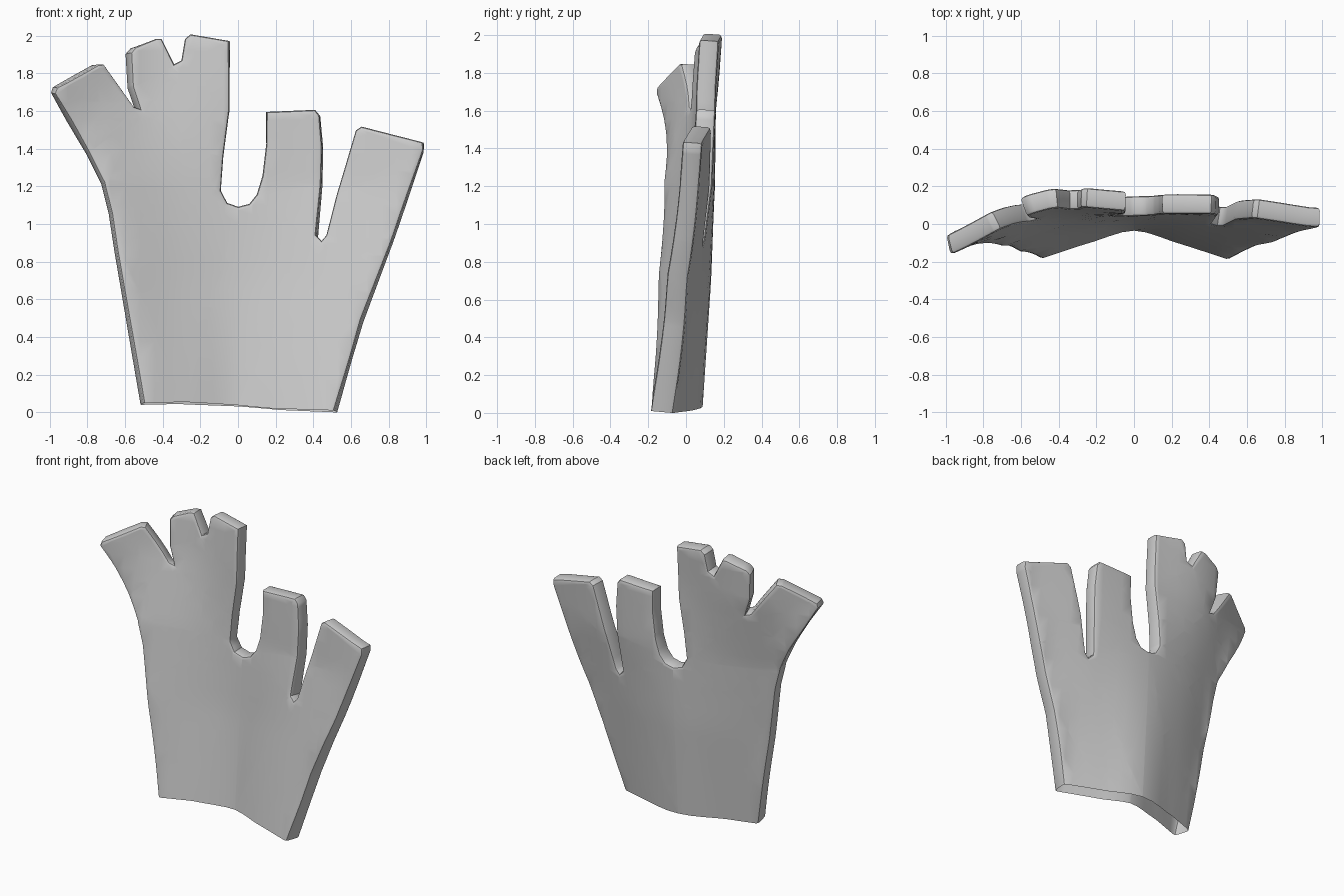
import bpy, bmesh
from mathutils import Vector

if "Cube" in bpy.data.objects:
    bpy.data.objects.remove(bpy.data.objects["Cube"])

# Front outline (x, z), anticlockwise from the lower left corner
OUTLINE = [(-.51, .04), (-.3, .045), (0, .03), (.2, .012), (.52, 0),
           (.66, .48), (.82, .9), (.985, 1.38), (.985, 1.425),
           (.66, 1.51), (.63, 1.49), (.53, 1.15), (.475, .93), (.45, .90), (.42, .93),
           (.445, 1.2), (.45, 1.4), (.435, 1.57), (.41, 1.6), (.15, 1.59),
           (.15, 1.42), (.13, 1.25), (.1, 1.15), (.06, 1.1), (0, 1.085), (-.06, 1.105),
           (-.095, 1.17), (-.08, 1.35), (-.045, 1.6), (-.045, 1.965),
           (-.25, 2.0), (-.28, 1.975), (-.30, 1.86), (-.34, 1.84), (-.41, 1.975),
           (-.44, 1.975), (-.56, 1.93), (-.585, 1.9), (-.575, 1.72), (-.535, 1.6),
           (-.565, 1.61), (-.73, 1.84), (-.76, 1.84), (-.975, 1.72), (-.985, 1.69),
           (-.8, 1.37), (-.72, 1.21), (-.68, 1.05), (-.65, .85)]

# Bend of the slab: z, left x, right x, then depth at five stations across
ROWS = [(0.0, -.51, .52, (-.13, -.047, .024, -.047, -.13)),
        (0.7, -.61, .74, (-.092, .02, .077, .025, -.048)),
        (1.2, -.71, .92, (-.068, .05, .10, .085, .017)),
        (1.7, -.98, 1.0, (-.11, .10, .105, .105, .055)),
        (2.05, -1.0, 1.0, (-.11, .13, .125, .11, .06))]


def across(row, x):
    u = x / abs(row[1]) if x < 0 else x / row[2]
    t = max(0, min(4, (u + 1) * 2))
    i = min(3, int(t))
    t -= i
    p = row[3]
    b, c = p[i], p[i + 1]
    a = p[i - 1] if i else 2 * b - c
    d = p[i + 2] if i < 3 else 2 * c - b
    return b + .5 * t * (c - a + t * (2*a - 5*b + 4*c - d + t * (3*(b - c) + d - a)))


def depth(x, z):
    z = max(0, min(2.04, z))
    for r, s in zip(ROWS, ROWS[1:]):
        if z <= s[0]:
            t = (z - r[0]) / (s[0] - r[0])
            return across(r, x) * (1 - t) + across(s, x) * t


# Flat slab, open at the wrist, with bevelled rims
bm = bmesh.new()
front = [bm.verts.new((x, -1, z)) for x, z in OUTLINE]
back = [bm.verts.new((x, 1, z)) for x, z in OUTLINE]
bm.faces.new(front)
bm.faces.new(back[::-1])
n = len(OUTLINE)
for i in range(n):
    j = (i + 1) % n
    bm.faces.new((front[j], front[i], back[i], back[j]))
for v in bm.verts:
    v.co.y *= .053
bmesh.ops.recalc_face_normals(bm, faces=bm.faces[:])
wrist = [f for f in bm.faces if all(v.co.z < .06 for v in f.verts)]
rims = [e for e in bm.edges if e.verts[0].co.y * e.verts[1].co.y > 0
        and max(v.co.z for v in e.verts) > .06]
bmesh.ops.bevel(bm, geom=rims, offset=.017, segments=2, profile=.5,
                affect='EDGES', clamp_overlap=False)
bmesh.ops.delete(bm, geom=[f for f in bm.faces if all(v.co.z < .06 for v in f.verts)],
                 context='FACES')

# Grid cuts so the slab can bend
bmesh.ops.triangulate(bm, faces=[f for f in bm.faces if len(f.verts) > 4])
for axis, lo, hi, n in (((1, 0, 0), -1, 1, 26), ((0, 0, 1), 0, 2, 22)):
    for k in range(1, n):
        p = Vector(axis) * (lo + (hi - lo) * k / n + .0013)
        bmesh.ops.bisect_plane(bm, geom=bm.verts[:] + bm.edges[:] + bm.faces[:],
                               dist=1e-5, plane_co=p, plane_no=axis)

# Bend: offset each point along the normal of the curved middle surface
e = .08
for v in bm.verts:
    x, off, z = v.co
    off *= 1.17 - .16 * min(z, 1.2)
    dx = (depth(x + e, z) - depth(x - e, z)) / (2 * e)
    dz = (depth(x, z + e) - depth(x, z - e)) / (2 * e)
    nor = Vector((-dx, 1, -dz)).normalized()
    v.co = Vector((x, depth(x, z), z)) + nor * off
low = min(v.co.z for v in bm.verts)
for v in bm.verts:
    v.co.z -= low

mesh = bpy.data.meshes.new("hand_slab")
bm.to_mesh(mesh)
bm.free()
hand = bpy.data.objects.new("hand_slab", mesh)
bpy.context.collection.objects.link(hand)
bpy.context.view_layer.objects.active = hand
hand.select_set(True)
bpy.ops.object.shade_smooth_by_angle(angle=.6)
